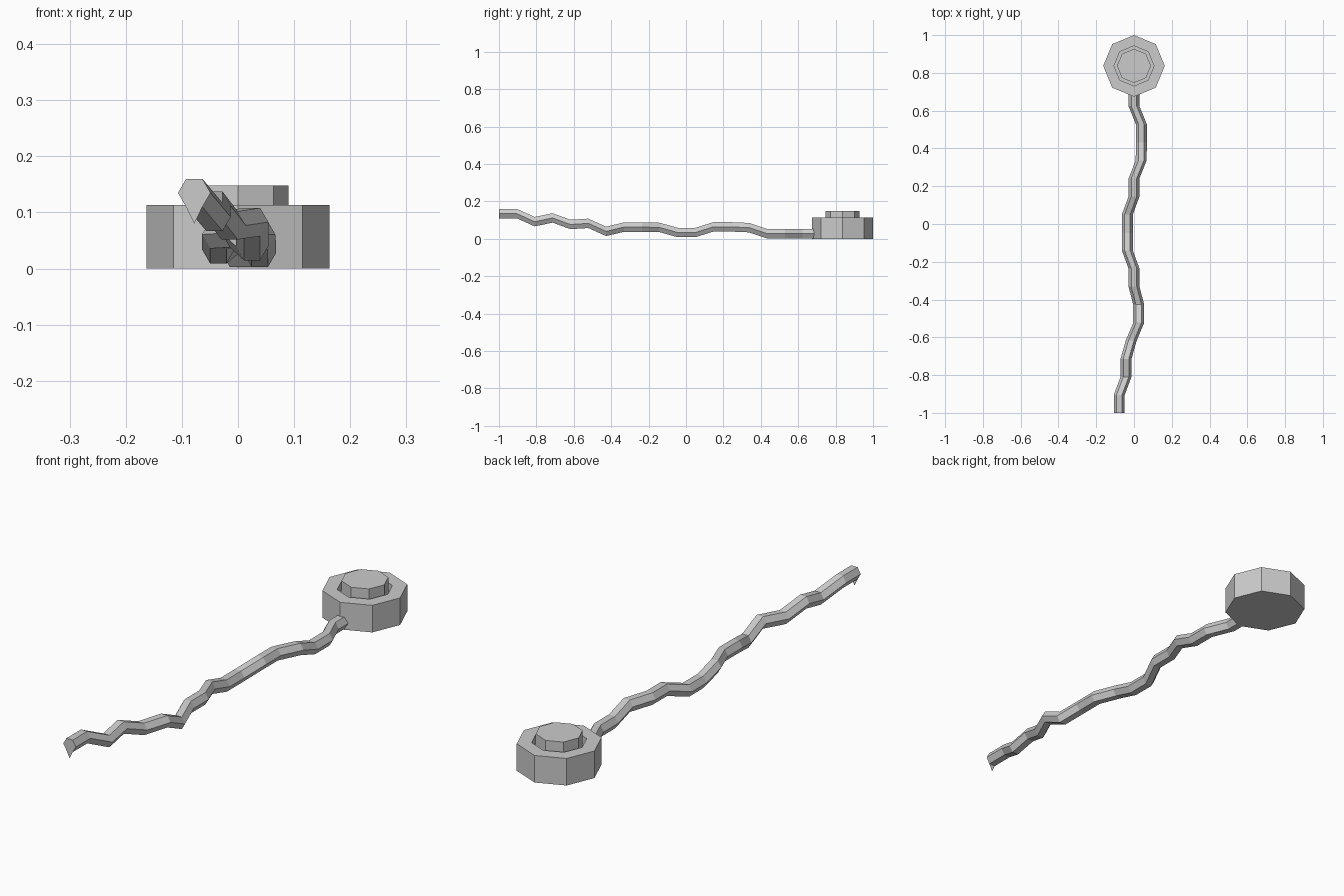
import bpy, bmesh, math

if "Cube" in bpy.data.objects:
    bpy.data.objects.remove(bpy.data.objects["Cube"])

def make_object(name, bm):
    bmesh.ops.recalc_face_normals(bm, faces=bm.faces)
    mesh = bpy.data.meshes.new(name)
    bm.to_mesh(mesh)
    bm.free()
    ob = bpy.data.objects.new(name, mesh)
    bpy.context.collection.objects.link(ob)
    return ob

def loft(name, rings):
    """Skin a list of equal-length point rings and cap both ends."""
    bm = bmesh.new()
    loops = [[bm.verts.new(p) for p in r] for r in rings]
    for a, b in zip(loops, loops[1:]):
        n = len(a)
        for i in range(n):
            j = (i + 1) % n
            bm.faces.new((a[i], a[j], b[j], b[i]))
    bm.faces.new(loops[0])
    bm.faces.new(loops[-1])
    return make_object(name, bm)

def octagon(r, z, cy=0.837):
    return [(r * math.cos(k * math.pi / 4), cy + r * math.sin(k * math.pi / 4), z)
            for k in range(8)]

# Octagonal housing with a recessed well in the top
loft("housing", [octagon(r, z) for r, z in
                 [(0.163, 0), (0.163, 0.113), (0.106, 0.113), (0.106, 0.08)]])

# Push button standing in the well
loft("button", [octagon(0.09, 0.08), octagon(0.09, 0.148)])

# Wavy six-sided cable: x and z of its centre at even steps along y
path = [(-.078, .135), (-.078, .135), (-.042, .092), (-.042, .112), (-.015, .077),
        (.025, .083), (.025, .040), (0, .063), (0, .063), (-.035, .061),
        (-.035, .034), (-.035, .034), (0, .064), (0, .064), (.038, .060),
        (.039, .028), (.039, .028), (0, .028), (0, .028)]
rings = []
for k, (x, z) in enumerate(path):
    y = min(-1 + 0.0955 * k, 0.70)
    rings.append([(x + 0.029 * math.cos(a * math.pi / 3), y,
                   z + 0.029 * math.sin(a * math.pi / 3)) for a in range(6)])
loft("cable", rings)

# Flat pointed flap hanging from the free end of the cable
bm = bmesh.new()
bm.faces.new([bm.verts.new((-0.078 + x, -1, 0.135 + z))
              for x, z in [(-0.0145, -0.025), (0, -0.055), (0.0145, -0.025)]])
make_object("cable_end_flap", bm)
